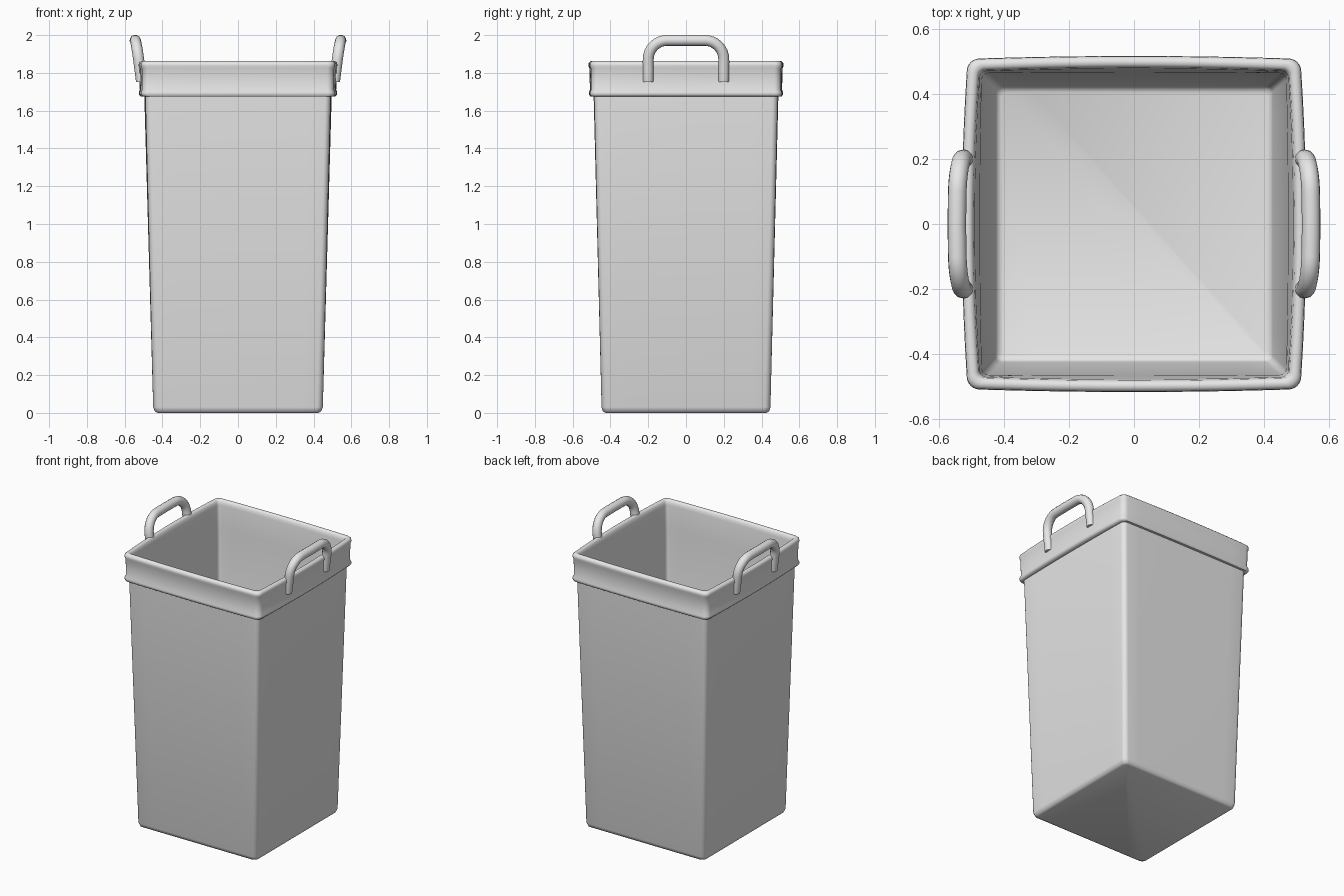
import bpy, bmesh, math
from mathutils import Vector

if "Cube" in bpy.data.objects:
    bpy.data.objects.remove(bpy.data.objects["Cube"])

grey = bpy.data.materials.new("warm grey plastic")
grey.use_nodes = True
colour = (0.8, 0.8, 0.8, 1)
grey.diffuse_color = colour
grey.node_tree.nodes["Principled BSDF"].inputs["Base Color"].default_value = colour


def ring(hx, hy, radius, bow, z, side=10, corner=6):
    """Rounded rectangle whose long sides swell outwards by bow."""
    corners = [(1, 1), (-1, 1), (-1, -1), (1, -1)]
    outline = []
    for k, (sx, sy) in enumerate(corners):
        centre = Vector((sx * (hx - radius), sy * (hy - radius)))
        for i in range(corner + 1):
            a = math.pi / 2 * (k + i / corner)
            outline.append(centre + radius * Vector((math.cos(a), math.sin(a))))
        nx, ny = corners[(k + 1) % 4]
        a = math.pi / 2 * (k + 1)
        end = Vector((nx * (hx - radius), ny * (hy - radius)))
        end += radius * Vector((math.cos(a), math.sin(a)))
        start = outline[-1].copy()
        outline += [start.lerp(end, i / side) for i in range(1, side)]
    result = []
    for p in outline:
        u, v = p.x / hx, p.y / hy
        result.append((p.x + bow * u * (1 - v * v),
                       p.y + 0.5 * bow * v * (1 - u * u), z))
    return result


def finish(obj, angle):
    obj.data.materials.append(grey)
    bpy.ops.object.select_all(action="DESELECT")
    obj.select_set(True)
    bpy.context.view_layer.objects.active = obj
    bpy.ops.object.shade_smooth_by_angle(angle=math.radians(angle))


def loft(name, sections):
    """Skin a stack of rings and cap both ends."""
    bm = bmesh.new()
    rings = [[bm.verts.new(p) for p in ring(*s)] for s in sections]
    n = len(rings[0])
    for low, high in zip(rings, rings[1:]):
        for i in range(n):
            j = (i + 1) % n
            bm.faces.new((low[i], low[j], high[j], high[i]))
    bm.faces.new(rings[0][::-1])
    bm.faces.new(rings[-1])
    mesh = bpy.data.meshes.new(name)
    bm.to_mesh(mesh)
    bm.free()
    obj = bpy.data.objects.new(name, mesh)
    bpy.context.collection.objects.link(obj)
    finish(obj, 50)


# Bin shell: outer wall, folded rim band, inner wall and floor
loft("bin_shell", [
    (0.425, 0.425, 0.02, 0, 0),
    (0.44, 0.44, 0.03, 0, 0.007),
    (0.449, 0.447, 0.03, 0, 0.03),
    (0.49, 0.486, 0.03, 0.006, 1.675),
    (0.503, 0.5, 0.03, 0.012, 1.675),
    (0.511, 0.507, 0.035, 0.014, 1.685),
    (0.511, 0.507, 0.035, 0.014, 1.697),
    (0.505, 0.501, 0.035, 0.015, 1.712),
    (0.507, 0.503, 0.035, 0.018, 1.825),
    (0.512, 0.508, 0.035, 0.018, 1.838),
    (0.51, 0.506, 0.035, 0.018, 1.853),
    (0.5, 0.496, 0.03, 0.018, 1.862),
    (0.486, 0.482, 0.025, 0.018, 1.862),
    (0.477, 0.473, 0.02, 0.018, 1.852),
    (0.474, 0.47, 0.02, 0.016, 1.83),
    (0.468, 0.464, 0.02, 0.006, 1.675),
    (0.427, 0.425, 0.02, 0, 0.05),
    (0.42, 0.418, 0.02, 0, 0.036),
    (0.408, 0.406, 0.015, 0, 0.03),
])


# Handles: leaning rounded arches rooted in the rim
def handle(name, side):
    half, top, bend = 0.2, 1.972, 0.1
    path = [(-half, 1.755), (-half, 1.82)]
    for i in range(9):
        a = math.pi / 2 * i / 8
        path.append((-half + bend * (1 - math.cos(a)),
                     top - bend + bend * math.sin(a)))
    path.append((0, top))
    path += [(-y, z) for y, z in reversed(path[:-1])]
    curve = bpy.data.curves.new(name, "CURVE")
    curve.dimensions = "3D"
    curve.bevel_depth = 0.029
    curve.bevel_resolution = 4
    curve.use_fill_caps = True
    spline = curve.splines.new("POLY")
    spline.points.add(len(path) - 1)
    for point, (y, z) in zip(spline.points, path):
        lean = 0.511 + 0.13 * (z - 1.755) + 0.006 * (1 - (y / half) ** 2)
        point.co = (side * lean, y, z, 1)
    obj = bpy.data.objects.new(name, curve)
    bpy.context.collection.objects.link(obj)
    bpy.ops.object.select_all(action="DESELECT")
    obj.select_set(True)
    bpy.context.view_layer.objects.active = obj
    bpy.ops.object.convert(target="MESH")
    finish(bpy.context.view_layer.objects.active, 50)


handle("left_handle", 1)
handle("right_handle", -1)
